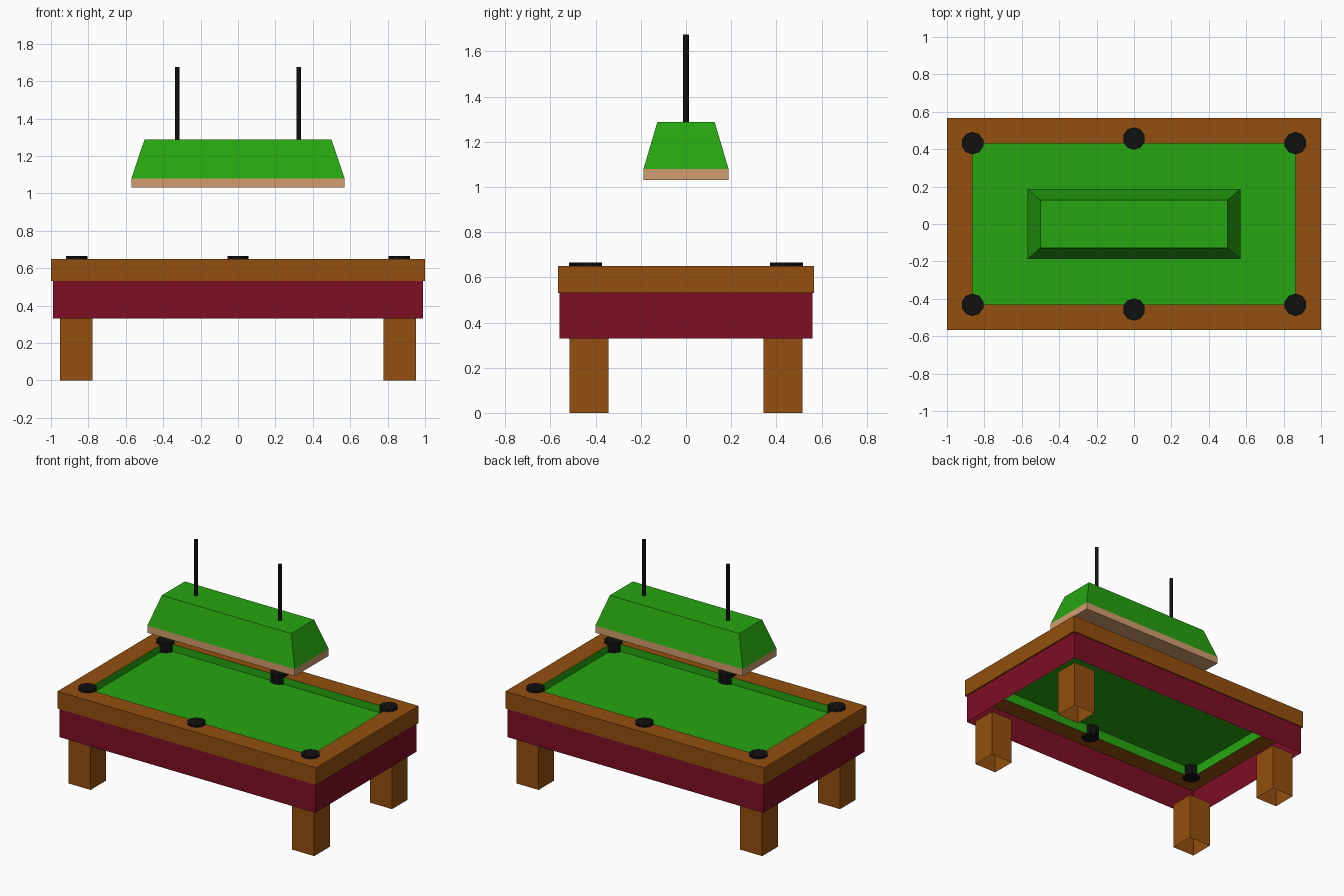
import bpy
import bmesh

cube = bpy.data.objects.get("Cube")
if cube:
    bpy.data.objects.remove(cube, do_unlink=True)


def material(name, rgb):
    """Flat material from 0-255 sRGB, stored as linear values."""
    lin = [(c / 255 / 12.92) if c < 11 else ((c / 255 + 0.055) / 1.055) ** 2.4 for c in rgb]
    m = bpy.data.materials.new(name)
    m.use_nodes = True
    m.diffuse_color = (*lin, 1)
    bsdf = m.node_tree.nodes["Principled BSDF"]
    bsdf.inputs["Base Color"].default_value = (*lin, 1)
    bsdf.inputs["Roughness"].default_value = 0.8
    return m


WOOD = material("brown wood", (147, 79, 14))
GREEN = material("green felt", (38, 166, 16))
MAROON = material("maroon panel", (124, 14, 36))
TAN = material("tan wood", (209, 158, 110))
BLACK = material("black", (16, 16, 16))


def finish(name, bm, mats, loc=(0, 0, 0)):
    me = bpy.data.meshes.new(name)
    bm.to_mesh(me)
    bm.free()
    for m in mats:
        me.materials.append(m)
    ob = bpy.data.objects.new(name, me)
    ob.location = loc
    bpy.context.collection.objects.link(ob)
    return ob


def loft(name, loops, mats, bands=None, closed=False, bottom=False, top=False, loc=(0, 0, 0)):
    """Join rectangles (half_x, half_y, z); bands gives a material per step."""
    bm = bmesh.new()
    rings = [[bm.verts.new((sx * x, sy * y, z))
              for sx, sy in ((-1, -1), (1, -1), (1, 1), (-1, 1))] for x, y, z in loops]
    pairs = list(zip(rings, rings[1:]))
    if closed:
        pairs.append((rings[-1], rings[0]))
    for i, (a, b) in enumerate(pairs):
        for k in range(4):
            n = (k + 1) % 4
            f = bm.faces.new((a[k], a[n], b[n], b[k]))
            f.material_index = bands[i] if bands else 0
    if bottom:
        bm.faces.new(rings[0][::-1])
    if top:
        bm.faces.new(rings[-1])
    return finish(name, bm, mats, loc)


def cylinder(name, radius, z0, z1, sides, mat, x, y, caps):
    bm = bmesh.new()
    bmesh.ops.create_cone(bm, cap_ends=caps, segments=sides,
                          radius1=radius, radius2=radius, depth=z1 - z0)
    return finish(name, bm, [mat], (x, y, (z0 + z1) / 2))


# Table: rail frame with felt-lined inner wall, playing surface, open skirt
OX, OY = 0.863, 0.43
loft("rail", [(1, 0.567, 0.53), (1, 0.567, 0.65), (OX, OY, 0.65), (OX, OY, 0.53)],
     [WOOD, GREEN], bands=[0, 0, 1, 0], closed=True)
loft("playing_surface", [(OX, OY, 0.6)], [GREEN], top=True)
loft("skirt", [(0.99, 0.56, 0.33), (0.99, 0.56, 0.53)], [MAROON])

# Legs, hollow and open underneath
for sx, side in ((-1, "right"), (1, "left")):
    for sy, end in ((-1, "front"), (1, "back")):
        loft(f"{end}_{side}_leg", [(0.086, 0.086, 0), (0.086, 0.086, 0.33)], [WOOD],
             top=True, loc=(sx * 0.865, sy * 0.43, 0))

# Pockets at the corners and the middle of the long sides
for sy, end in ((-1, "front"), (1, "back")):
    for x, y, side in ((-OX, 0.432, "right"), (0, 0.457, "middle"), (OX, 0.432, "left")):
        cylinder(f"{end}_{side}_pocket", 0.06, 0.528, 0.665, 10, BLACK, x, sy * y, True)

# Hanging lamp: wooden rim, tapered shade, two open tubes
loft("lamp_rim", [(0.57, 0.188, 1.03), (0.57, 0.188, 1.08)], [TAN], bottom=True)
loft("lamp_shade", [(0.57, 0.188, 1.08), (0.5, 0.127, 1.287)], [GREEN], top=True)
for sx, side in ((-1, "right"), (1, "left")):
    rod = cylinder(f"{side}_lamp_rod", 0.0125, 1.287, 1.675, 12, BLACK, sx * 0.325, 0, False)
    for p in rod.data.polygons:
        p.use_smooth = True
